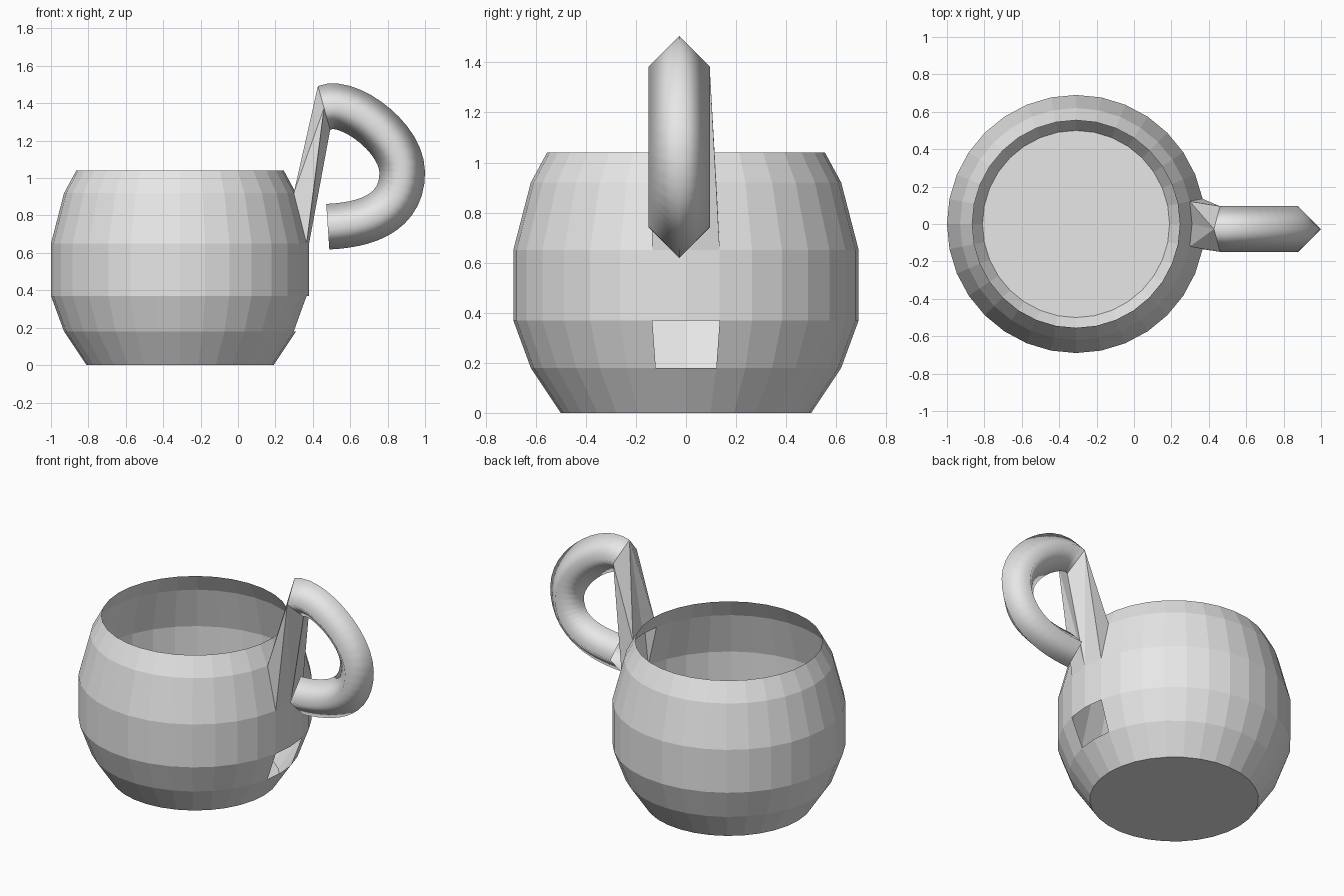
import bpy
import bmesh
from math import sin, cos, pi
from mathutils import Vector
from mathutils.geometry import interpolate_bezier

if "Cube" in bpy.data.objects:
    bpy.data.objects.remove(bpy.data.objects["Cube"], do_unlink=True)

grey = bpy.data.materials.new("plain_grey")
grey.use_nodes = True
grey.diffuse_color = (0.8, 0.8, 0.8, 1)
grey.node_tree.nodes["Principled BSDF"].inputs["Base Color"].default_value = (0.8, 0.8, 0.8, 1)

SIDES = 32
AXIS_X = -0.31
PROFILE = [(0.50, 0), (0.62, 0.18), (0.69, 0.37), (0.69, 0.65), (0.62, 0.92), (0.555, 1.04)]
HALF = 0.122        # half diagonal of the handle section
HANDLE_Y = -0.027


def finish(bm, name, smooth=False):
    bmesh.ops.recalc_face_normals(bm, faces=bm.faces)
    for f in bm.faces:
        f.smooth = smooth
    mesh = bpy.data.meshes.new(name)
    bm.to_mesh(mesh)
    bm.free()
    mesh.materials.append(grey)
    obj = bpy.data.objects.new(name, mesh)
    bpy.context.collection.objects.link(obj)


def cup_point(ring, step):
    r, z = PROFILE[ring]
    a = 2 * pi * step / SIDES
    return Vector((AXIS_X + r * cos(a), r * sin(a), z))


# Cup: open, thin, faceted, with two double-width openings facing the handle
bm = bmesh.new()
rings = [[bm.verts.new(cup_point(k, i)) for i in range(SIDES)] for k in range(len(PROFILE))]
bm.faces.new(rings[0][::-1])
for k in range(len(PROFILE) - 1):
    for i in range(SIDES):
        if k in (1, 3) and i in (0, SIDES - 1):
            continue
        j = (i + 1) % SIDES
        bm.faces.new((rings[k][i], rings[k][j], rings[k + 1][j], rings[k + 1][i]))
finish(bm, "cup")

# Handle: diamond section swept along two joined Bezier arcs
start, side, end = (Vector((0.46, HANDLE_Y, 1.375)), Vector((0.878, HANDLE_Y, 1.03)),
                    Vector((0.48, HANDLE_Y, 0.74)))
path = interpolate_bezier(start, Vector((0.58, HANDLE_Y, 1.432)),
                          Vector((0.878, HANDLE_Y, 1.22)), side, 14)
path += interpolate_bezier(side, Vector((0.878, HANDLE_Y, 0.82)),
                           Vector((0.70, HANDLE_Y, 0.75)), end, 14)[1:]
across = Vector((0, HALF, 0))
sections = []
for i, p in enumerate(path):
    t = (path[min(i + 1, len(path) - 1)] - path[max(i - 1, 0)]).normalized()
    out = Vector((-t.z, 0, t.x)) * HALF
    sections.append([p + out, p + across, p - out, p - across])

bm = bmesh.new()
loops = [[bm.verts.new(c) for c in s] for s in sections]
for a, b in zip(loops, loops[1:]):
    for i in range(4):
        j = (i + 1) % 4
        bm.faces.new((a[i], a[j], b[j], b[i]))
finish(bm, "handle", smooth=True)

# Bridge: faceted link from the upper opening to the top end of the handle
bm = bmesh.new()
outer, left, inner, right = [bm.verts.new(c) for c in sections[0]]
top_mid = bm.verts.new(cup_point(4, 0))
low_mid = bm.verts.new(cup_point(3, 0))
for step, flank in ((1, left), (-1, right)):
    top = bm.verts.new(cup_point(4, step))
    low = bm.verts.new(cup_point(3, step))
    for tri in ((outer, top_mid, top), (outer, top, flank), (flank, top, low),
                (flank, low, low_mid), (flank, low_mid, inner)):
        bm.faces.new(tri)
finish(bm, "handle_bridge")
